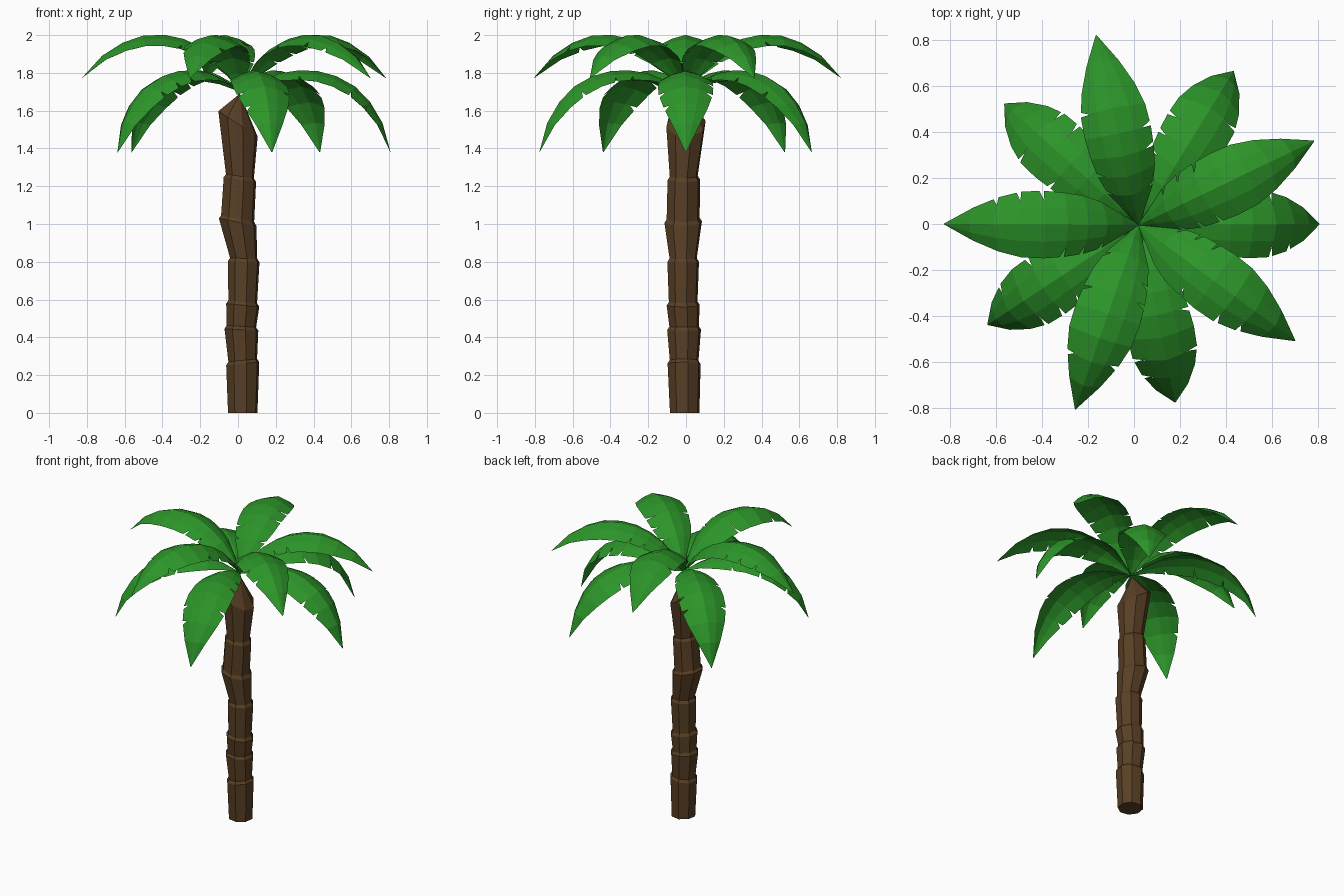
import bpy, bmesh, random
from math import sin, cos, tau, radians, atan2
from mathutils import Vector

if "Cube" in bpy.data.objects:
    bpy.data.objects.remove(bpy.data.objects["Cube"])

random.seed(4)


def material(name, color):
    m = bpy.data.materials.new(name)
    m.diffuse_color = (*color, 1)
    m.use_nodes = True
    m.node_tree.nodes["Principled BSDF"].inputs["Base Color"].default_value = m.diffuse_color
    return m


def finish(bm, name, mat):
    me = bpy.data.meshes.new(name)
    bm.to_mesh(me)
    bm.free()
    me.materials.append(mat)
    ob = bpy.data.objects.new(name, me)
    bpy.context.collection.objects.link(ob)
    return ob


BARK = material("bark", (0.10, 0.05, 0.018))
LEAF = material("leaf", (0.025, 0.30, 0.022))
HUB = Vector((0.02, -0.005, 1.70))

# Trunk: stacked segments, each flaring to a lip (z, centre x, centre y, radius, tilt)
LIPS = [(0.26, 0.025, -0.01, 0.09, 0.1), (0.44, 0.018, -0.01, 0.092, -0.06),
        (0.57, 0.025, -0.015, 0.09, -0.1), (0.80, 0.03, -0.015, 0.086, -0.03),
        (1.01, -0.002, -0.015, 0.102, -0.2), (1.235, 0.01, -0.012, 0.088, -0.15)]
rings = [(0, 0.025, -0.007, 0.08, 0)]
for z, x, y, r, t in LIPS:
    rings += [(z, x, y, r, t), (z + 0.018, x, y, r - 0.012, t)]
rings.append((1.53, 0.0, 0.0, 0.107, -0.65))

SIDES = 8
bm = bmesh.new()
loops = []
for z, x, y, r, tilt in rings:
    loop = []
    for i in range(SIDES):
        a = tau * (i + 0.3) / SIDES
        loop.append(bm.verts.new((x + r * cos(a), y + r * sin(a), z + tilt * r * cos(a))))
    loops.append(loop)
bm.faces.new(loops[0][::-1])
for lo, hi in zip(loops, loops[1:]):
    for i in range(SIDES):
        j = (i + 1) % SIDES
        bm.faces.new((lo[i], lo[j], hi[j], hi[i]))
apex = bm.verts.new((0.01, -0.005, 1.69))
for i in range(SIDES):
    bm.faces.new((loops[-1][i], loops[-1][(i + 1) % SIDES], apex))
finish(bm, "trunk", BARK)

# Frond midrib and half width: (outward, up, half width)
RIB = [(0, 0, 0.006), (0.10, 0.058, 0.05), (0.20, 0.098, 0.10), (0.30, 0.113, 0.127),
       (0.40, 0.110, 0.140), (0.50, 0.083, 0.147), (0.60, 0.028, 0.143),
       (0.68, -0.055, 0.118), (0.745, -0.165, 0.072), (0.788, -0.32, 0.002)]


def frond(name, tip_x, tip_y, lift):
    """Arched leaf sheet toward a tip, pitched up by lift, with slits torn in its edges."""
    az = atan2(tip_y - HUB.y, tip_x - HUB.x)
    out, side, up = Vector((cos(az), sin(az), 0)), Vector((-sin(az), cos(az), 0)), Vector((0, 0, 1))
    c, s = cos(lift), sin(lift)
    rib = [(d * c - h * s, d * s + h * c, w) for d, h, w in RIB]
    n = len(rib)

    def point(k, f, sign):
        d, h, w = rib[k]
        a, b = rib[max(k - 1, 0)], rib[min(k + 1, n - 1)]
        tangent = (out * (b[0] - a[0]) + up * (b[1] - a[1])).normalized()
        normal = tangent.cross(side)
        return HUB + out * d + up * h + side * (sign * f * w) - normal * (0.4 * w * f ** 1.5)

    bm = bmesh.new()
    for sign in (1, -1):
        tears = random.sample(range(2, 8), 3)
        for k in range(n - 1):
            inner = [point(k, 0, sign), point(k + 1, 0, sign),
                     point(k + 1, 0.5, sign), point(k, 0.5, sign)]
            outer = [point(k, 0.5, sign), point(k + 1, 0.5, sign), point(k + 1, 1, sign)]
            if k in tears:
                outer += [point(k, 1, sign).lerp(point(k + 1, 1, sign), 0.2), point(k, 0.72, sign)]
            else:
                outer.append(point(k, 1, sign))
            for vs in (inner, outer):
                bm.faces.new([bm.verts.new(v) for v in vs[::sign]])
    bmesh.ops.remove_doubles(bm, verts=bm.verts[:], dist=0.0008)
    return finish(bm, name, LEAF)


# Two tiers of five fronds, placed by their tips
UPPER = [(-0.81, 0.0), (-0.16, 0.80), (0.76, 0.35), (0.69, -0.50), (-0.25, -0.79)]
LOWER = [(0.80, 0.0), (0.43, 0.66), (-0.56, 0.52), (-0.64, -0.44), (0.18, -0.78)]
for i, (x, y) in enumerate(UPPER):
    frond(f"upper_frond_{i + 1}", x, y, radians(27))
for i, (x, y) in enumerate(LOWER):
    frond(f"lower_frond_{i + 1}", x, y, 0)
